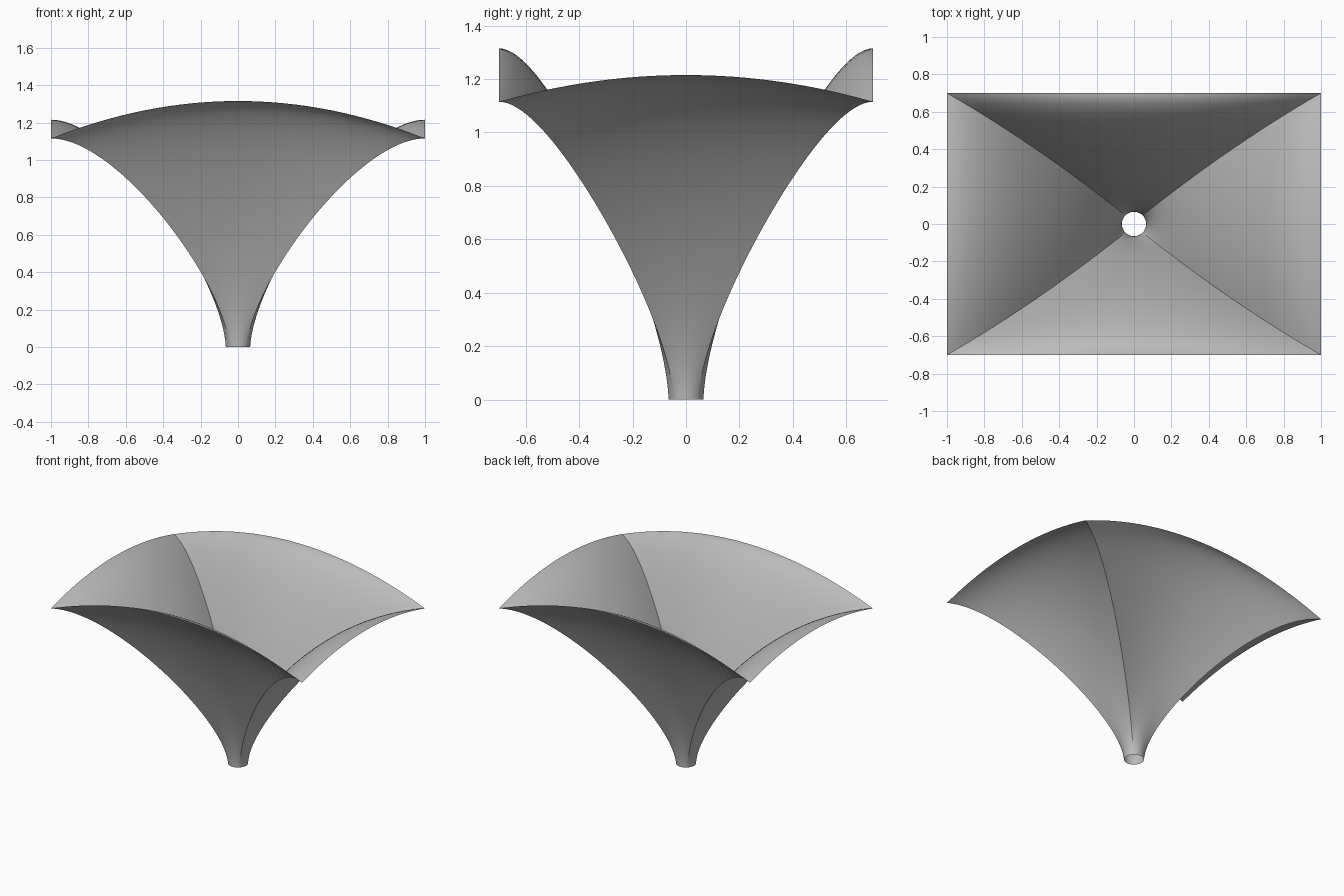
import bpy
import bmesh
import math

if "Cube" in bpy.data.objects:
    bpy.data.objects.remove(bpy.data.objects["Cube"], do_unlink=True)

HALF_X, HALF_Y = 1.0, 0.7      # rim half sizes
CORNER_Z = 1.115               # rim height at the corners
NECK_R = 0.065                 # open neck at the foot
SEGS, ROWS = 32, 40            # per wall, and up the wall


def flare(t):
    """Cubic flare profile: outward fraction and height fraction."""
    a, b, c = 3 * t * (1 - t) ** 2, 3 * t * t * (1 - t), t ** 3
    return 0.02 * a + 0.62 * b + c, 0.3 * a + b + c


def rim_point(wall, s):
    """Arched rim edge of one wall, s runs from -1 to 1 across it."""
    arch = 1 - s * s
    return [
        (HALF_X, HALF_Y * s, CORNER_Z + 0.1 * arch),
        (-HALF_X * s, HALF_Y, CORNER_Z + 0.2 * arch),
        (-HALF_X, -HALF_Y * s, CORNER_Z + 0.1 * arch),
        (HALF_X * s, -HALF_Y, CORNER_Z + 0.2 * arch),
    ][wall]


# Matching loops: round neck below, arched rectangle above
rim, neck = [], []
for wall in range(4):
    for i in range(SEGS):
        s = 2 * i / SEGS - 1
        angle = math.pi / 2 * (wall + s / 2)
        rim.append(rim_point(wall, s))
        neck.append((NECK_R * math.cos(angle), NECK_R * math.sin(angle)))

# Loft the shell between the two loops
bm = bmesh.new()
rows = []
for j in range(ROWS + 1):
    f, g = flare(j / ROWS)
    fy = f + 0.16 * f * (1 - f)
    rows.append([
        bm.verts.new((nx + f * (rx - nx), ny + fy * (ry - ny), g * rz))
        for (rx, ry, rz), (nx, ny) in zip(rim, neck)
    ])
n = len(rim)
for low, high in zip(rows, rows[1:]):
    for i in range(n):
        k = (i + 1) % n
        bm.faces.new((low[i], low[k], high[k], high[i]))

mesh = bpy.data.meshes.new("canopy_shell")
bm.to_mesh(mesh)
bm.free()
shell = bpy.data.objects.new("canopy_shell", mesh)
bpy.context.collection.objects.link(shell)

# Single plain grey
grey = bpy.data.materials.new("plain_grey")
grey.use_nodes = True
colour = (0.5, 0.5, 0.5, 1)
grey.diffuse_color = colour
grey.node_tree.nodes["Principled BSDF"].inputs["Base Color"].default_value = colour
mesh.materials.append(grey)

# Smooth walls with sharp corner creases
bpy.ops.object.select_all(action="DESELECT")
shell.select_set(True)
bpy.context.view_layer.objects.active = shell
bpy.ops.object.shade_smooth_by_angle(angle=math.radians(20))
